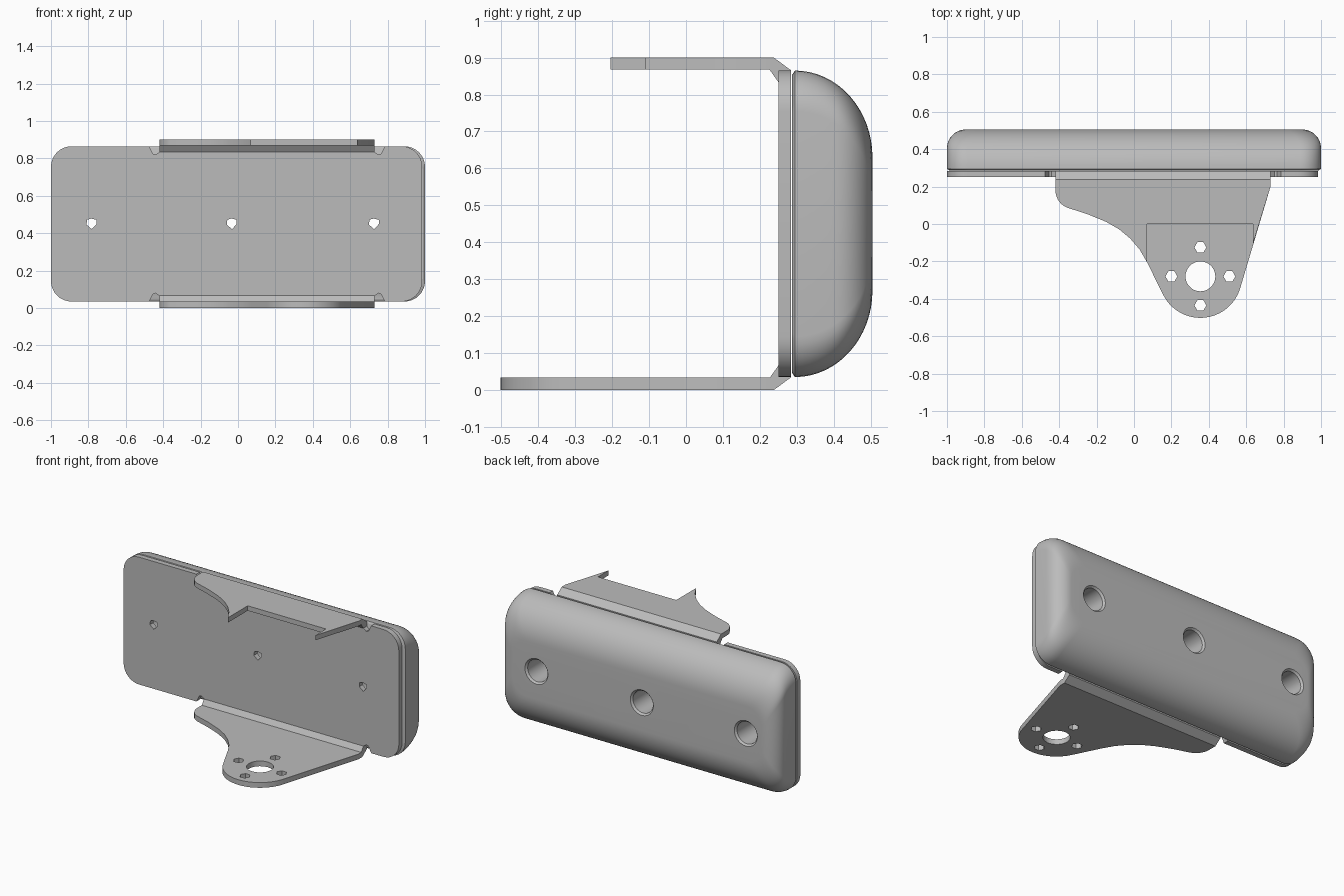
import bpy, bmesh, math
from mathutils import Matrix, Vector

if "Cube" in bpy.data.objects:
    bpy.data.objects.remove(bpy.data.objects["Cube"])

grey = bpy.data.materials.new("satin grey")
grey.diffuse_color = (0.5, 0.5, 0.5, 1)
grey.use_nodes = True
grey.node_tree.nodes["Principled BSDF"].inputs["Base Color"].default_value = grey.diffuse_color
MID = 0.45                      # height of the mirror plane between brackets
HOLE_X = (-0.785, -0.035, 0.725)


def arc(cx, cy, r, a0, a1, n):
    return [(cx + r * math.cos(math.radians(a0 + (a1 - a0) * i / n)),
             cy + r * math.sin(math.radians(a0 + (a1 - a0) * i / n))) for i in range(n + 1)]


def circle(cx, cy, r, n):
    return arc(cx, cy, r, 0, 360, n)[:-1]


def finish(ob):
    ob.data.materials.clear()
    ob.data.materials.append(grey)
    for o in bpy.context.selected_objects:
        o.select_set(False)
    ob.select_set(True)
    bpy.context.view_layer.objects.active = ob
    bpy.ops.object.shade_smooth_by_angle(angle=math.radians(30))
    return ob


def add(name, mesh):
    ob = bpy.data.objects.new(name, mesh)
    bpy.context.collection.objects.link(ob)
    return ob


def sheet(name, loops, thick, matrix):
    """Flat sheet from an outline plus hole loops, extruded about its middle."""
    cu = bpy.data.curves.new(name, 'CURVE')
    cu.dimensions, cu.fill_mode, cu.extrude = '2D', 'BOTH', thick / 2
    for loop in loops:
        sp = cu.splines.new('POLY')
        sp.points.add(len(loop) - 1)
        for p, (x, y) in zip(sp.points, loop):
            p.co = (x, y, 0, 1)
        sp.use_cyclic_u = True
    tmp = add("tmp", cu)
    mesh = bpy.data.meshes.new_from_object(tmp.evaluated_get(bpy.context.evaluated_depsgraph_get()))
    bpy.data.objects.remove(tmp)
    mesh.transform(matrix)
    bm = bmesh.new()
    bm.from_mesh(mesh)
    bmesh.ops.remove_doubles(bm, verts=bm.verts, dist=1e-5)
    bmesh.ops.recalc_face_normals(bm, faces=bm.faces)
    bm.to_mesh(mesh)
    bm.free()
    mesh.name = name
    return finish(add(name, mesh))


# Upright plate, with relief notches beside each bend
top = [(0.785, 0.865), (0.765, 0.825), (0.75, 0.82), (0.73, 0.835),
       (-0.42, 0.835), (-0.44, 0.82), (-0.455, 0.825), (-0.475, 0.865)]
bottom = [(x, 2 * MID - z) for x, z in reversed(top)]
outline = (arc(0.875, 0.755, 0.11, 0, 90, 8) + top + arc(-0.89, 0.755, 0.11, 90, 180, 8)
           + arc(-0.89, 0.145, 0.11, 180, 270, 8) + bottom + arc(0.875, 0.145, 0.11, 270, 360, 8))
pin = [(-0.022, 0.02), (0.0, 0.027), (0.028, 0.02), (0.028, -0.003), (0.003, -0.03), (-0.025, -0.006)]
holes = [[(hx + x, 0.452 + z) for x, z in pin] for hx in HOLE_X]
sheet("back_plate", [outline] + holes, 0.034,
      Matrix.Translation((0, 0.267, 0)) @ Matrix.Rotation(math.pi / 2, 4, 'X'))

# Horizontal brackets: the lower one has a rounded nose, the upper one is cut away
left = [(-0.42, 0.227)] + arc(-0.32, 0.18, 0.1, 180, 247, 7) + [
    (-0.25, 0.053), (-0.15, 0.012), (-0.08, -0.028), (-0.02, -0.078), (0.03, -0.136), (0.07, -0.205)]
nose = arc(0.355, -0.28, 0.222, 207, 345, 20)
right = [(0.73, 0.2), (0.73, 0.227)]
bolt = [circle(0.355 + 0.155 * c, -0.28 + 0.155 * s, 0.032, 6)
        for c, s in ((1, 0), (0, 1), (-1, 0), (0, -1))]
sheet("lower_bracket", [left + nose + right, circle(0.355, -0.28, 0.08, 28)] + bolt,
      0.034, Matrix.Translation((0, 0, 0.017)))
sheet("upper_bracket", [left + [(0.07, 0), (0.635, 0), (0.635, -0.11)] + right],
      0.032, Matrix.Translation((0, 0, 0.884)))

# Slanted bends joining brackets to the plate
bend = [(0.226, 0.9), (0.238, 0.9), (0.284, 0.866), (0.284, 0.834), (0.25, 0.834), (0.226, 0.868)]
axes = Matrix(((0, 0, 1, 0.155), (1, 0, 0, 0), (0, 1, 0, 0), (0, 0, 0, 1)))
sheet("upper_bend", [bend], 1.15, axes)
sheet("lower_bend", [[(y, 2 * MID - z) for y, z in bend]], 1.15, axes)


# Rounded pad: stacked rounded rectangles, with broad top/bottom curves and tighter ends
def ring(bm, y, ix, iz, r=0.11):
    hx, hz = 1 - ix - r, 0.415 - iz - r
    pts = []
    for k, (sx, sz) in enumerate(((1, 1), (-1, 1), (-1, -1), (1, -1))):
        pts += arc(sx * hx, MID + sz * hz, r, 90 * k, 90 * k + 90, 8)
    return [bm.verts.new((x, y, z)) for x, z in pts]


bm = bmesh.new()
rings = [ring(bm, 0.287, 0.012, 0.012)]
for i in range(17):
    t = math.radians(90 * i / 16)
    y = 0.295 + 0.21 * math.sin(t)
    e = max(0.0, 0.1 - (0.505 - y))
    rings.append(ring(bm, y, 0.1 - math.sqrt(max(0.0, 0.01 - e * e)), 0.235 * (1 - math.cos(t))))
for a, b in zip(rings, rings[1:]):
    for i in range(len(a)):
        j = (i + 1) % len(a)
        bm.faces.new((a[i], a[j], b[j], b[i]))
bm.faces.new(rings[0])
bm.faces.new(rings[-1])
bmesh.ops.recalc_face_normals(bm, faces=bm.faces)
mesh = bpy.data.meshes.new("pad")
bm.to_mesh(mesh)
bm.free()
pad = add("pad", mesh)

# Bolt wells through the pad, with a chamfered mouth
bm = bmesh.new()
for hx in HOLE_X:
    prev = None
    for y, r in ((0.27, 0.072), (0.493, 0.072), (0.506, 0.084), (0.53, 0.084)):
        cur = [bm.verts.new((x, y, z)) for x, z in circle(hx, 0.452, r, 32)]
        if prev:
            for i in range(32):
                j = (i + 1) % 32
                bm.faces.new((prev[i], prev[j], cur[j], cur[i]))
        else:
            bm.faces.new(cur)
        prev = cur
    bm.faces.new(prev)
bmesh.ops.recalc_face_normals(bm, faces=bm.faces)
mesh = bpy.data.meshes.new("well_cutter")
bm.to_mesh(mesh)
bm.free()
cutter = add("well_cutter", mesh)
mod = pad.modifiers.new("wells", 'BOOLEAN')
mod.operation, mod.solver, mod.object = 'DIFFERENCE', 'EXACT', cutter
bpy.context.view_layer.update()
pad.data = bpy.data.meshes.new_from_object(pad.evaluated_get(bpy.context.evaluated_depsgraph_get()))
pad.modifiers.clear()
bpy.data.objects.remove(cutter)
finish(pad)
